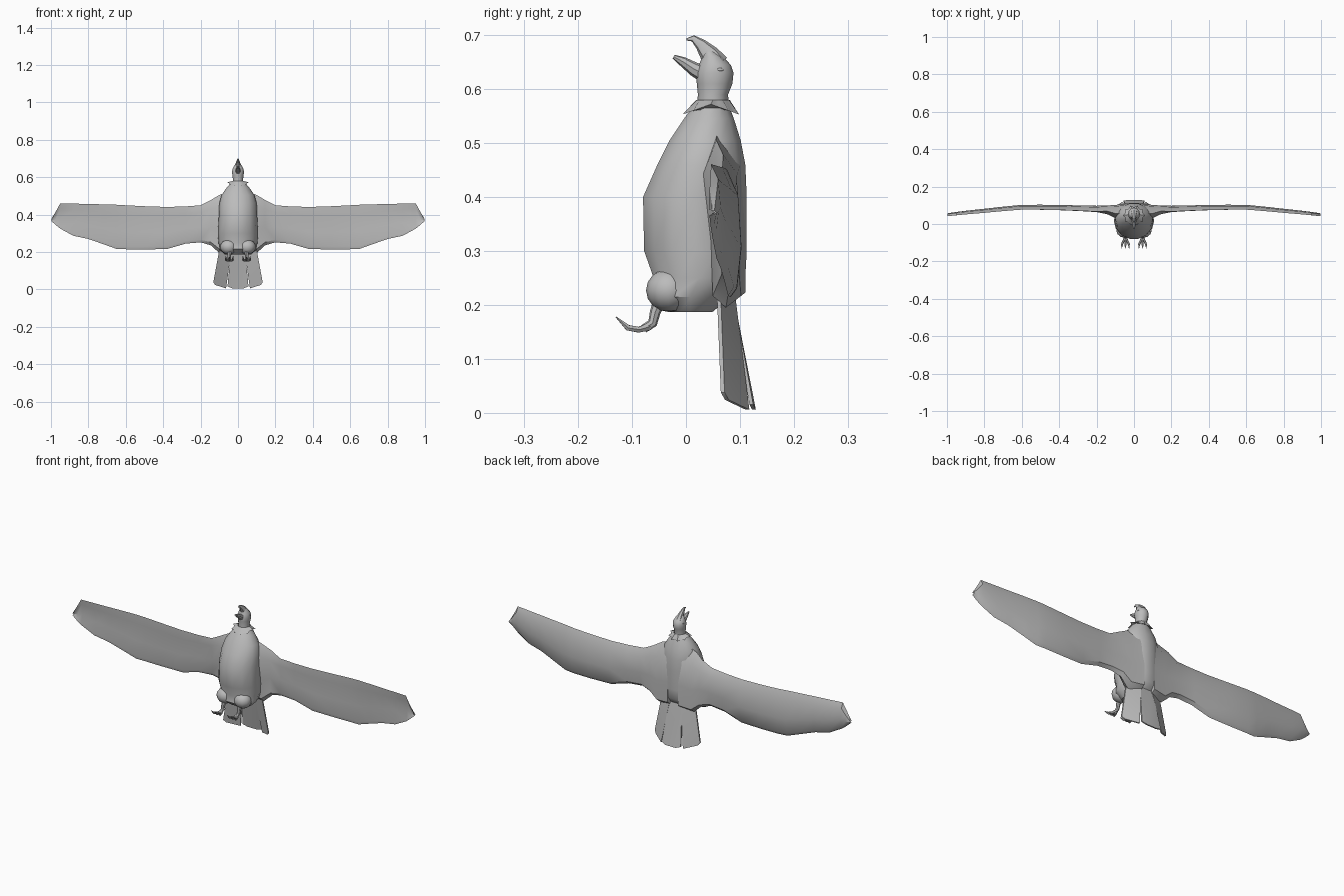
import bpy
import bmesh
import math
from mathutils import Vector

cube = bpy.data.objects.get("Cube")
if cube:
    bpy.data.objects.remove(cube, do_unlink=True)

grey = bpy.data.materials.new("plain grey")
grey.use_nodes = True
grey.diffuse_color = (0.5, 0.5, 0.5, 1)
grey.node_tree.nodes["Principled BSDF"].inputs["Base Color"].default_value = (0.5, 0.5, 0.5, 1)


def finish(name, bm, angle=40):
    bmesh.ops.recalc_face_normals(bm, faces=bm.faces)
    mesh = bpy.data.meshes.new(name)
    bm.to_mesh(mesh)
    bm.free()
    mesh.materials.append(grey)
    obj = bpy.data.objects.new(name, mesh)
    bpy.context.collection.objects.link(obj)
    bpy.ops.object.select_all(action='DESELECT')
    obj.select_set(True)
    bpy.context.view_layer.objects.active = obj
    bpy.ops.object.shade_smooth_by_angle(angle=math.radians(angle))
    return obj


def loft(name, rings, angle=40):
    """Skin a list of equal point rings and cap both ends."""
    bm = bmesh.new()
    loops = [[bm.verts.new(p) for p in ring] for ring in rings]
    n = len(loops[0])
    for a, b in zip(loops, loops[1:]):
        for i in range(n):
            j = (i + 1) % n
            bm.faces.new((a[i], a[j], b[j], b[i]))
    bm.faces.new(loops[0])
    bm.faces.new(loops[-1])
    return finish(name, bm, angle)


def oval(centre, u, v, n=12):
    c, u, v = Vector(centre), Vector(u), Vector(v)
    return [c + u * math.cos(t) + v * math.sin(t)
            for t in (math.tau * i / n for i in range(n))]


def tube(name, points, radii, n=8, squash=1.0):
    """Round tube along a path, squashed sideways in x."""
    pts = [Vector(p) for p in points]
    rings = []
    for i, p in enumerate(pts):
        d = (pts[min(i + 1, len(pts) - 1)] - pts[max(i - 1, 0)]).normalized()
        v = d.cross(Vector((1, 0, 0))).normalized()
        u = v.cross(d)
        rings.append(oval(p, u * radii[i] * squash, v * radii[i], n))
    return loft(name, rings)


# Torso: height, front y, back y, half width
torso = [(.187, -.035, .05, .07), (.215, -.068, .085, .098), (.25, -.062, .112, .104),
         (.30, -.08, .115, .108), (.40, -.082, .115, .102), (.46, -.055, .112, .1),
         (.505, -.032, .103, .088), (.545, -.005, .09, .06), (.575, .018, .078, .034)]
loft("torso", [oval((0, (f + b) / 2, z), (w, 0, 0), (0, (b - f) / 2, 0), 14)
               for z, f, b, w in torso])

# Head and neck, then the open beak
head = [(.56, .02, .08, .03), (.59, .022, .078, .027), (.61, .02, .086, .03),
        (.63, .018, .088, .032), (.645, .024, .083, .029), (.66, .03, .068, .022),
        (.67, .032, .054, .015)]
loft("head", [oval((0, (f + b) / 2, z), (w, 0, 0), (0, (b - f) / 2, 0))
              for z, f, b, w in head])
tube("upper_beak", [(0, .055, .645), (0, .043, .665), (0, .027, .683), (0, .013, .694), (0, .001, .692)],
     [.025, .018, .011, .006, .002], squash=.85)
tube("lower_beak", [(0, .04, .625), (0, .015, .637), (0, -.006, .651), (0, -.023, .66)],
     [.017, .013, .009, .004])

# Jagged ruff around the neck
bm = bmesh.new()
count = 20
inner, outer, under = [], [], []
for i in range(count):
    t = math.tau * i / count
    c, s = math.cos(t), math.sin(t)
    flare = 1 if i % 2 == 0 else .8
    inner.append(bm.verts.new((c * .03, .05 + s * .031, .58)))
    outer.append(bm.verts.new((c * .059 * flare, .046 + s * .055 * flare,
                               .572 - .02 * abs(s) * flare)))
    under.append(bm.verts.new((c * .035, .047 + s * .036, .562)))
for i in range(count):
    j = (i + 1) % count
    bm.faces.new((inner[i], inner[j], outer[j], outer[i]))
    bm.faces.new((outer[i], outer[j], under[j], under[i]))
finish("neck_ruff", bm)

# Wing stations: x, leading z, trailing z, middle y, thickness
wing = [(.03, .53, .20, .07, .08), (.10, .505, .195, .067, .07), (.145, .478, .236, .076, .046),
        (.20, .45, .252, .083, .03), (.28, .444, .245, .086, .026), (.38, .441, .216, .09, .025),
        (.50, .445, .214, .092, .023), (.60, .45, .215, .092, .022), (.65, .453, .217, .088, .02),
        (.72, .455, .242, .082, .018), (.80, .457, .27, .074, .016), (.88, .459, .287, .067, .013),
        (.95, .461, .325, .06, .01), (.975, .415, .345, .057, .008), (.998, .377, .366, .055, .005)]
for side, label in ((1, "left"), (-1, "right")):
    rings = []
    for x, top, low, y, th in wing:
        span, h = top - low, th / 2
        section = [(0, -h * .3), (.2, -h), (.6, -h * .6), (.93, -h * .5),
                   (1, h * .2), (.93, h), (.6, h), (.2, h * .8)]
        rings.append([(side * x, y + dy - .012 * (abs(k - .5) * 2) ** 2 * (x > .15), top - span * k)
                      for k, dy in section])
    loft(label + "_wing", rings, 35)

    # Thigh
    bm = bmesh.new()
    bmesh.ops.create_uvsphere(bm, u_segments=12, v_segments=8, radius=1)
    for v in bm.verts:
        v.co = (side * .05 + v.co.x * .045, -.032 + v.co.y * .042, .227 + v.co.z * .04)
    finish(label + "_thigh", bm)

    # Leg and three curved toes with pointed claws
    tube(label + "_leg", [(side * .046, -.045, .215), (side * .046, -.057, .187),
                          (side * .046, -.062, .166), (side * .046, -.078, .156)],
         [.013, .010, .009, .008])
    for spread, toe in ((-.018, "inner"), (0, "middle"), (.018, "outer")):
        x = side * .046
        tube(label + "_" + toe + "_toe",
             [(x, -.068, .16), (x + side * spread * .5, -.088, .154),
              (x + side * spread, -.108, .158), (x + side * spread * 1.1, -.13, .178)],
             [.008, .006, .006, .001], 6)

    # Eyelid ridge
    bm = bmesh.new()
    bmesh.ops.create_uvsphere(bm, u_segments=8, v_segments=6, radius=1)
    for v in bm.verts:
        v.co = (side * .0275 + v.co.x * .003, .063 + v.co.y * .007, .636 + v.co.z * .003)
    finish(label + "_eyelid", bm)


# Tail feathers: thin plates, outlined by front corners
def feather(name, outline, thick=.007):
    bm = bmesh.new()
    front = [bm.verts.new((x, y - thick / 2, z)) for x, y, z in outline]
    back = [bm.verts.new((x, y + thick / 2, z)) for x, y, z in outline]
    bm.faces.new(front)
    bm.faces.new(back[::-1])
    for i in range(len(front)):
        j = (i + 1) % len(front)
        bm.faces.new((front[i], front[j], back[j], back[i]))
    bmesh.ops.triangulate(bm, faces=[f for f in bm.faces if len(f.verts) > 4])
    finish(name, bm)


feather("middle_tail_feather", [(-.035, .08, .24), (.035, .08, .24), (.056, .121, .016),
                                (.03, .126, .006), (-.03, .126, .006), (-.056, .121, .016)])
for side, label in ((1, "left"), (-1, "right")):
    feather(label + "_tail_feather",
            [(side * x, y, z) for x, y, z in
             ((.03, .085, .24), (.095, .06, .24), (.132, .068, .038), (.122, .076, .024), (.064, .114, .006))])
